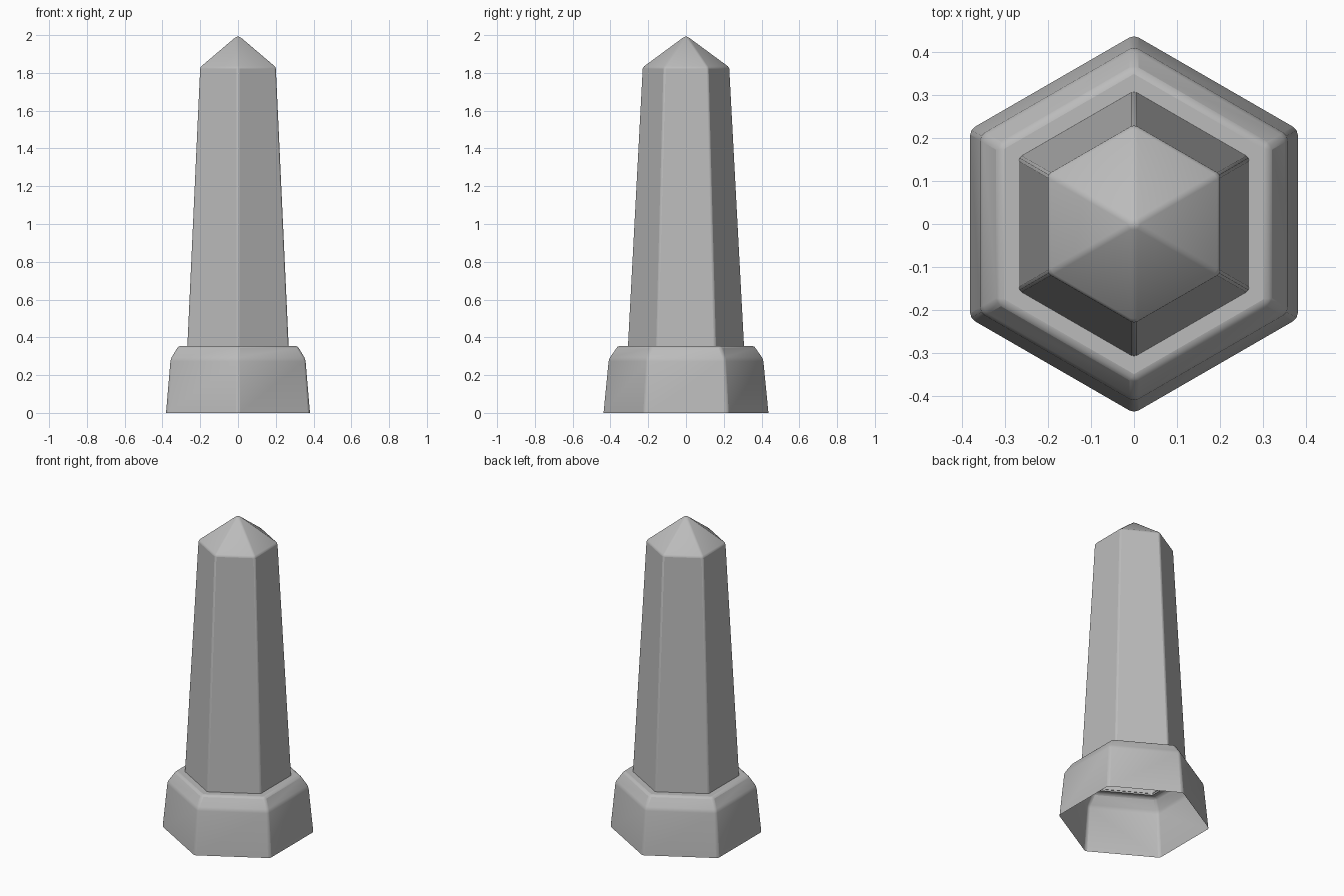
import bpy, bmesh, math

if "Cube" in bpy.data.objects:
    bpy.data.objects.remove(bpy.data.objects["Cube"])

stone = bpy.data.materials.new("grey stone")
stone.diffuse_color = (0.5, 0.5, 0.5, 1)
stone.use_nodes = True
stone.node_tree.nodes["Principled BSDF"].inputs["Base Color"].default_value = stone.diffuse_color


def hex_shell(name, profile, bevel):
    """Open six-sided shell through (corner radius, height) rings; radius 0 is a point."""
    bm = bmesh.new()
    rings = []
    for r, z in profile:
        if r == 0:
            rings.append([bm.verts.new((0, 0, z))] * 6)
        else:
            rings.append([bm.verts.new((r * math.cos(math.radians(30 + 60 * i)),
                                        r * math.sin(math.radians(30 + 60 * i)), z))
                          for i in range(6)])
    for low, high in zip(rings, rings[1:]):
        for i in range(6):
            j = (i + 1) % 6
            quad = [low[i], low[j], high[j], high[i]]
            bm.faces.new(list(dict.fromkeys(quad)))
    mesh = bpy.data.meshes.new(name)
    bm.to_mesh(mesh)
    bm.free()
    mesh.materials.append(stone)
    obj = bpy.data.objects.new(name, mesh)
    bpy.context.collection.objects.link(obj)
    # Softly worn edges
    mod = obj.modifiers.new("worn edges", "BEVEL")
    mod.width = bevel
    mod.segments = 2
    mod.limit_method = "ANGLE"
    mod.angle_limit = math.radians(15)
    bpy.ops.object.select_all(action="DESELECT")
    obj.select_set(True)
    bpy.context.view_layer.objects.active = obj
    bpy.ops.object.shade_smooth_by_angle(angle=math.radians(40))
    return obj


# Hollow plinth with a chamfered shoulder and a narrow ledge around the shaft
hex_shell("plinth", [(0.44, 0), (0.412, 0.285), (0.363, 0.355), (0.306, 0.355)], 0.012)

# Tapered shaft with its pyramid cap
hex_shell("shaft", [(0.31, 0.345), (0.231, 1.83), (0, 2.0)], 0.008)
